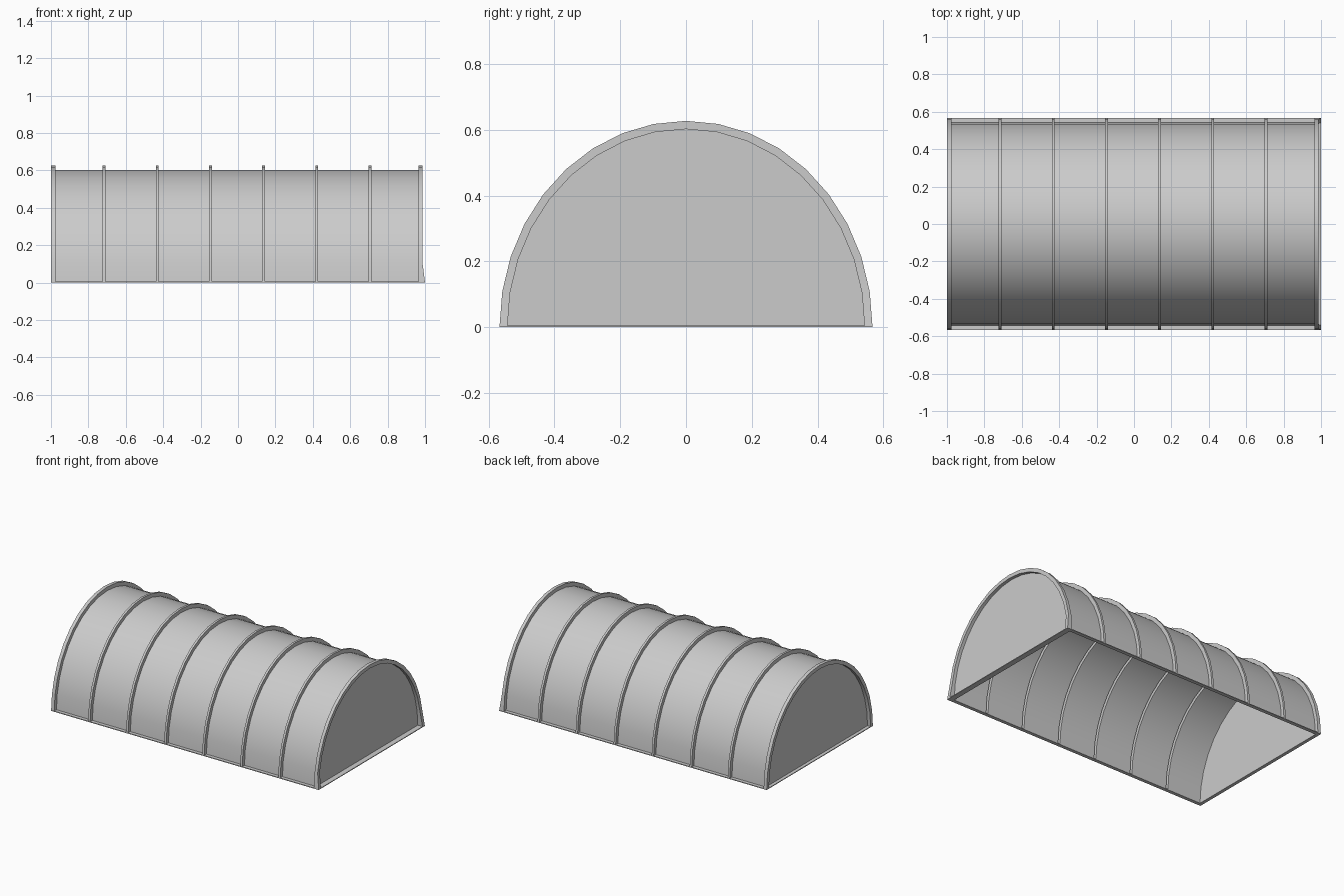
import bpy, bmesh, math

if "Cube" in bpy.data.objects:
    bpy.data.objects.remove(bpy.data.objects["Cube"])

SEG = 18                      # arch facets
INNER = (0.543, 0.602)        # cover half width, height
OUTER = (0.567, 0.627)        # rib half width, height
LEFT, RIGHT = -0.977, 0.964   # end wall positions


def finish(name, bm, smooth=True):
    bmesh.ops.recalc_face_normals(bm, faces=bm.faces)
    me = bpy.data.meshes.new(name)
    bm.to_mesh(me)
    bm.free()
    ob = bpy.data.objects.new(name, me)
    bpy.context.collection.objects.link(ob)
    if smooth:
        bpy.ops.object.select_all(action='DESELECT')
        bpy.context.view_layer.objects.active = ob
        ob.select_set(True)
        bpy.ops.object.shade_smooth_by_angle(angle=math.radians(30))
    return ob


def arch_points(x, size):
    return [(x, size[0] * math.cos(math.pi * i / SEG), size[1] * math.sin(math.pi * i / SEG))
            for i in range(SEG + 1)]


def arch(name, section, closed=False, toe=None):
    """Sweep a section of (x, size) points over the half ellipse."""
    bm = bmesh.new()
    rows = [[bm.verts.new(p) for p in arch_points(x, s)] for x, s in section]
    if toe:  # splay the outer feet outwards
        for row, (x, s) in zip(rows, section):
            if x == max(q[0] for q in section):
                row[0].co.x = row[-1].co.x = toe
    pairs = list(zip(rows, rows[1:]))
    if closed:
        pairs.append((rows[-1], rows[0]))
        bm.faces.new([r[0] for r in rows])
        bm.faces.new([r[-1] for r in rows])
    for a, b in pairs:
        for i in range(SEG):
            bm.faces.new((a[i], a[i + 1], b[i + 1], b[i]))
    ob = finish(name, bm)
    # keep open shells facing outwards
    if not closed:
        f = max(ob.data.polygons, key=lambda p: p.center.z)
        if f.normal.z < 0:
            ob.data.flip_normals()
    return ob


def wall(name, x, sign):
    bm = bmesh.new()
    f = bm.faces.new([bm.verts.new(p) for p in arch_points(x, INNER)])
    f.normal_update()
    if f.normal.x * sign < 0:
        f.normal_flip()
    me = bpy.data.meshes.new(name)
    bm.to_mesh(me)
    bm.free()
    bpy.context.collection.objects.link(bpy.data.objects.new(name, me))


def box(name, x0, x1, y0, y1, z0, z1):
    bm = bmesh.new()
    bmesh.ops.create_cube(bm, size=1)
    for v in bm.verts:
        v.co = ((x0 + x1) / 2 + v.co.x * (x1 - x0),
                (y0 + y1) / 2 + v.co.y * (y1 - y0),
                (z0 + z1) / 2 + v.co.z * (z1 - z0))
    finish(name, bm, False)


# middle ribs: raised channels, open on the inside
half = 0.0075
centres = [-0.716 + 0.2842 * i for i in range(6)]
for i, c in enumerate(centres):
    arch(f"rib_{i + 1}", [(c - half, INNER), (c - half, OUTER), (c + half, OUTER), (c + half, INNER)])

# cover panels between the ribs
starts = [LEFT] + [c + half for c in centres]
ends = [c - half for c in centres] + [RIGHT]
for i, (a, b) in enumerate(zip(starts, ends)):
    arch(f"cover_panel_{i + 1}", [(a, INNER), (b, INNER)])

# end hoops, the right one with splayed feet
arch("end_hoop_left", [(-1, INNER), (-1, OUTER), (LEFT, OUTER), (LEFT, INNER)], True)
arch("end_hoop_right", [(RIGHT, INNER), (RIGHT, OUTER), (0.986, OUTER), (0.986, INNER)], True, toe=1.0)

# recessed end walls
wall("end_wall_left", LEFT, -1)
wall("end_wall_right", RIGHT, 1)

# thin ground frame
T = 0.005
for side, s in (("front", -1), ("back", 1)):
    y0, y1 = sorted((s * INNER[0], s * OUTER[0]))
    box(f"ground_rail_{side}", -1, 1, y0, y1, 0, T)
box("ground_rail_left", -1, LEFT, -INNER[0], INNER[0], 0, T)
box("ground_rail_right", RIGHT, 1, -INNER[0], INNER[0], 0, T)
